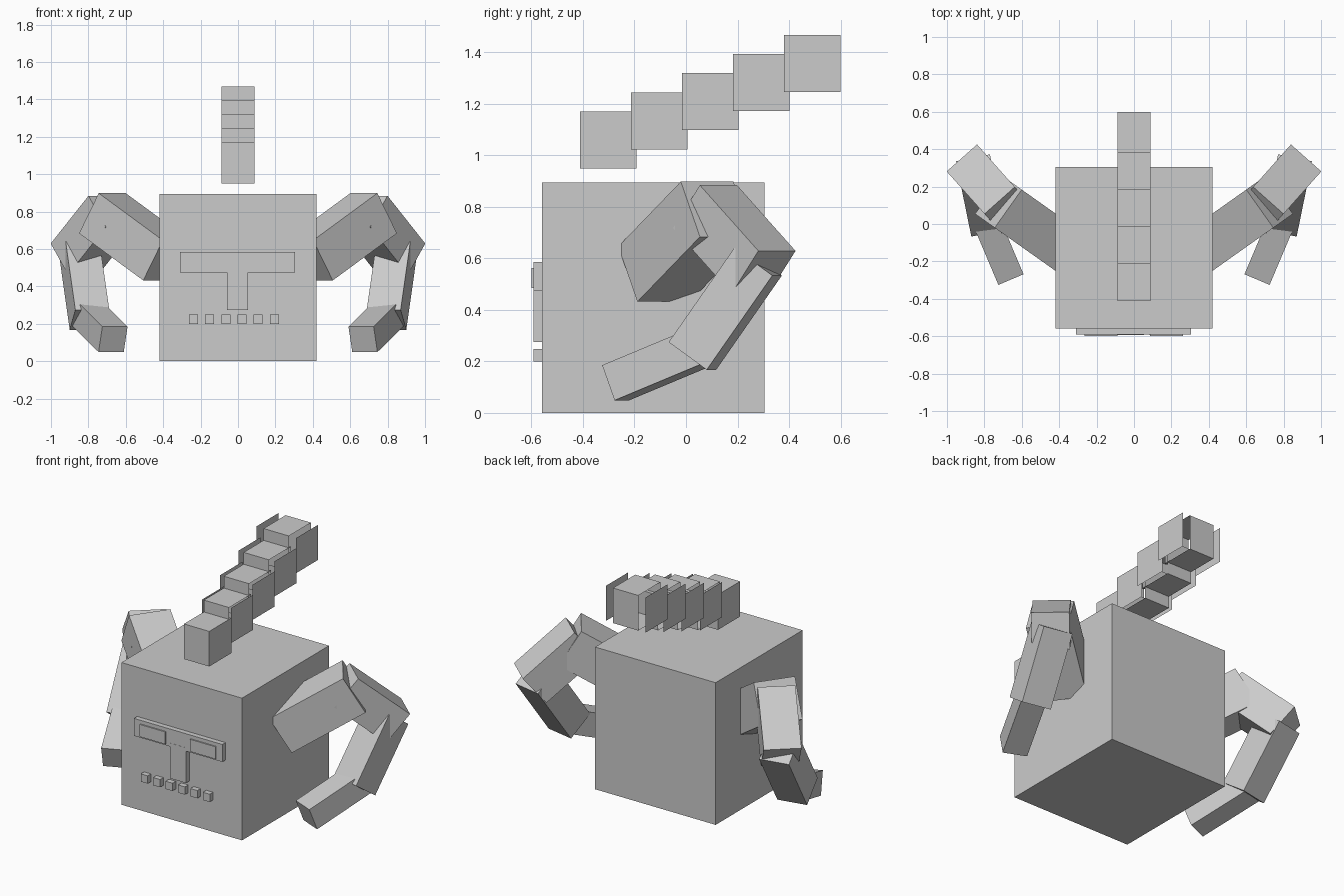
import bpy
import bmesh
from mathutils import Vector, Matrix

if "Cube" in bpy.data.objects:
    bpy.data.objects.remove(bpy.data.objects["Cube"], do_unlink=True)

GREY = (0.6, 0.6, 0.6, 1.0)
grey = bpy.data.materials.new("plain_grey")
grey.use_nodes = True
grey.diffuse_color = GREY
grey.node_tree.nodes["Principled BSDF"].inputs["Base Color"].default_value = GREY


def finish(name, bm):
    mesh = bpy.data.meshes.new(name)
    bm.to_mesh(mesh)
    bm.free()
    mesh.materials.append(grey)
    obj = bpy.data.objects.new(name, mesh)
    bpy.context.collection.objects.link(obj)
    return obj


def box(name, low, high, side_gap=0.0):
    """Box between two corners; side_gap floats its two side faces outwards."""
    low, high = Vector(low), Vector(high)
    size = high - low
    bm = bmesh.new()
    bmesh.ops.create_cube(bm, size=1, matrix=Matrix.Translation((low + high) / 2)
                          @ Matrix.Diagonal((*size, 1)))
    if side_gap:
        sides = [f for f in bm.faces if abs(f.normal.x) > 0.9]
        for face in sides:
            push = Vector((side_gap if face.normal.x > 0 else -side_gap, 0, 0))
            loose = bmesh.ops.split(bm, geom=[face])["geom"]
            verts = [v for v in loose if isinstance(v, bmesh.types.BMVert)]
            bmesh.ops.translate(bm, verts=verts, vec=push)
    return finish(name, bm)


def limb(name, start, end, width):
    """Square bar from start to end, kept level across its width."""
    start, end = Vector(start), Vector(end)
    axis = end - start
    bm = bmesh.new()
    bmesh.ops.create_cube(bm, size=1, matrix=Matrix.Translation((start + end) / 2)
                          @ axis.to_track_quat('X', 'Z').to_matrix().to_4x4()
                          @ Matrix.Diagonal((axis.length, width, width, 1)))
    return finish(name, bm)


# Body
box("body", (-0.42, -0.56, 0), (0.42, 0.305, 0.895))

# Face
box("brow", (-0.31, -0.592, 0.475), (0.305, -0.55, 0.585))
box("nose", (-0.06, -0.593, 0.275), (0.053, -0.55, 0.497))
for side, x in (("right", -0.265), ("left", 0.085)):
    box(side + "_eye", (x, -0.6, 0.485), (x + 0.178, -0.591, 0.562))
for i in range(6):
    x = -0.262 + i * 0.0865
    box(f"tooth_{i + 1}", (x, -0.593, 0.2), (x + 0.048, -0.55, 0.249))

# Rising crest blocks, with side plates that spread towards the back
for i in range(5):
    y, z = -0.412 + i * 0.198, 0.949 + i * 0.0745
    box(f"crest_block_{i + 1}", (-0.088, y, z), (0.088, y + 0.22, z + 0.221),
        side_gap=i * 0.0125)

# Arms, mirrored left and right
ARM = (
    ("upper_arm", (0.382, -0.124, 0.539), (0.725, 0.119, 0.791), 0.25),
    ("elbow", (0.672, 0.074, 0.801), (0.874, 0.301, 0.546), 0.217),
    ("forearm", (0.846, 0.28, 0.587), (0.794, 0.025, 0.221), 0.185),
    ("hand", (0.81, 0.062, 0.257), (0.668, -0.273, 0.117), 0.146),
)
for side, sign in (("left", 1), ("right", -1)):
    for part, a, b, width in ARM:
        limb(f"{side}_{part}", (sign * a[0], *a[1:]), (sign * b[0], *b[1:]), width)
